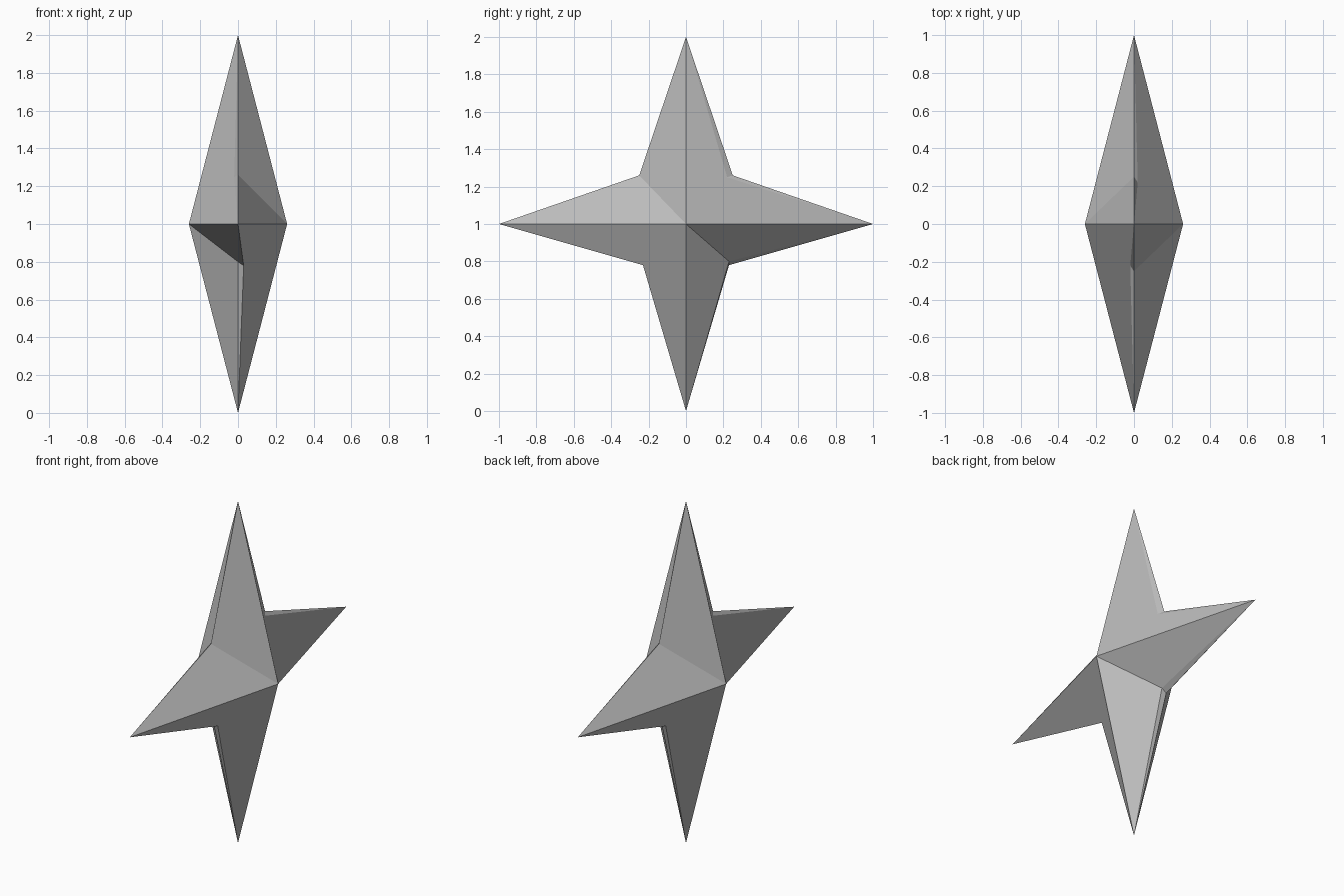
import bpy
import bmesh
from mathutils import Vector

cube = bpy.data.objects.get("Cube")
if cube:
    bpy.data.objects.remove(cube, do_unlink=True)

grey = bpy.data.materials.new("plain grey")
grey.use_nodes = True
colour = (0.5, 0.5, 0.5, 1)
grey.diffuse_color = colour
grey.node_tree.nodes["Principled BSDF"].inputs["Base Color"].default_value = colour

CENTRE = Vector((0, 0, 1))
# Four tips, in order around the star
TIPS = [Vector(p) for p in ((0, 1, 0), (0, 0, 1), (0, -1, 0), (0, 0, -1))]
# Inner corner after each tip, and whether the panel there is folded
CORNERS = [((0.02, 0.22, 0.25), False), ((0, -0.25, 0.26), True),
           ((0.03, -0.23, -0.22), False), ((0, 0.23, -0.20), True)]


def half_turn(p):
    return Vector((-p[0], -p[1], p[2]))


bm = bmesh.new()
tips = [bm.verts.new(CENTRE + t) for t in TIPS]


def add_half(turned):
    """One four-panel side of the star; the other is the same after a half turn."""
    place = half_turn if turned else Vector
    apex = bm.verts.new(CENTRE + place((0.26, 0, 0)))
    corners = {}
    for i, (point, folded) in enumerate(CORNERS):
        corner = bm.verts.new(CENTRE + place(point))
        # The half turn swaps the front and back tips
        a, b = i, (i + 1) % 4
        if turned:
            a, b = (2 - a) % 4, (2 - b) % 4
        if folded:
            bm.faces.new((apex, tips[a], corner))
            bm.faces.new((apex, corner, tips[b]))
        else:
            bm.faces.new((apex, tips[a], corner, tips[b]))
        corners[frozenset((a, b))] = corner
    return corners


left, right = add_half(False), add_half(True)

# Narrow rim joining the two sides
for pair, corner in left.items():
    for i in pair:
        bm.faces.new((tips[i], corner, right[pair]))

bmesh.ops.recalc_face_normals(bm, faces=bm.faces)
mesh = bpy.data.meshes.new("four_point_star")
bm.to_mesh(mesh)
bm.free()
mesh.materials.append(grey)
star = bpy.data.objects.new("four_point_star", mesh)
bpy.context.collection.objects.link(star)
